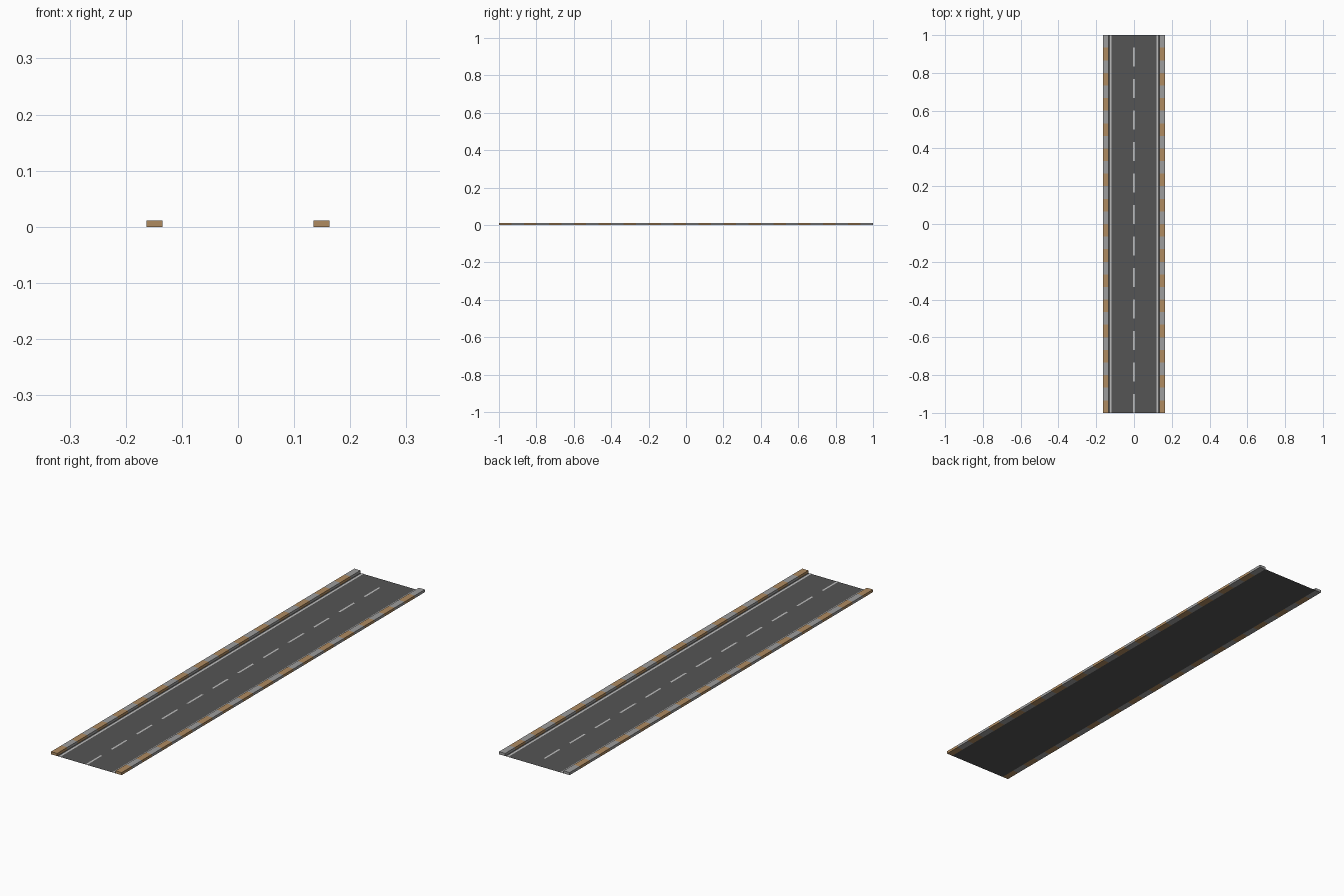
import bpy, bmesh

if "Cube" in bpy.data.objects:
    bpy.data.objects.remove(bpy.data.objects["Cube"])

def material(name, rgb):
    m = bpy.data.materials.new(name)
    m.diffuse_color = (*rgb, 1)
    m.use_nodes = True
    m.node_tree.nodes["Principled BSDF"].inputs["Base Color"].default_value = m.diffuse_color
    return m

asphalt = material("asphalt grey", (0.09, 0.09, 0.09))
curb_grey = material("curb light grey", (0.34, 0.34, 0.34))
curb_tan = material("curb tan", (0.43, 0.26, 0.12))
paint = material("road paint white", (0.50, 0.50, 0.50))

HALF_ROAD, HALF_WIDTH, CURB_H = 0.135, 0.163, 0.011
SEGMENTS, DASHES = 30, 12

def finish(name, bm, mats):
    bm.normal_update()
    me = bpy.data.meshes.new(name)
    bm.to_mesh(me)
    bm.free()
    for m in mats:
        me.materials.append(m)
    ob = bpy.data.objects.new(name, me)
    bpy.context.collection.objects.link(ob)
    return ob

def add_rect(bm, x0, x1, y0, y1, z):
    bm.faces.new([bm.verts.new(p) for p in
                  ((x0, y0, z), (x1, y0, z), (x1, y1, z), (x0, y1, z))])

# Road surface: a flat sheet on the ground
bm = bmesh.new()
add_rect(bm, -HALF_ROAD, HALF_ROAD, -1, 1, 0)
finish("road_surface", bm, [asphalt])

# Solid edge lines just inside each curb
bm = bmesh.new()
for s in (-1, 1):
    a, b = sorted((s * 0.120, s * 0.128))
    add_rect(bm, a, b, -1, 1, 0.0008)
finish("edge_lines", bm, [paint])

# Dashed centre line
bm = bmesh.new()
for i in range(DASHES):
    y = -1 + i * 2 / DASHES
    add_rect(bm, -0.004, 0.004, y, y + 0.1, 0.0008)
finish("centre_dashes", bm, [paint])

# Curbs: a rectangular profile lofted along y, coloured in alternating segments
def curb(name, x0, x1):
    bm = bmesh.new()
    profile = ((x0, 0), (x1, 0), (x1, CURB_H), (x0, CURB_H))
    rings = [[bm.verts.new((x, -1 + 2 * i / SEGMENTS, z)) for x, z in profile]
             for i in range(SEGMENTS + 1)]
    for i in range(SEGMENTS):
        for k in range(4):
            n = (k + 1) % 4
            f = bm.faces.new((rings[i][k], rings[i][n],
                              rings[i + 1][n], rings[i + 1][k]))
            f.material_index = i % 2
    bm.faces.new(rings[0]).material_index = 0
    bm.faces.new(rings[-1]).material_index = (SEGMENTS - 1) % 2
    bmesh.ops.recalc_face_normals(bm, faces=bm.faces[:])
    finish(name, bm, [curb_tan, curb_grey])

curb("left_curb", -HALF_WIDTH, -HALF_ROAD)
curb("right_curb", HALF_ROAD, HALF_WIDTH)
